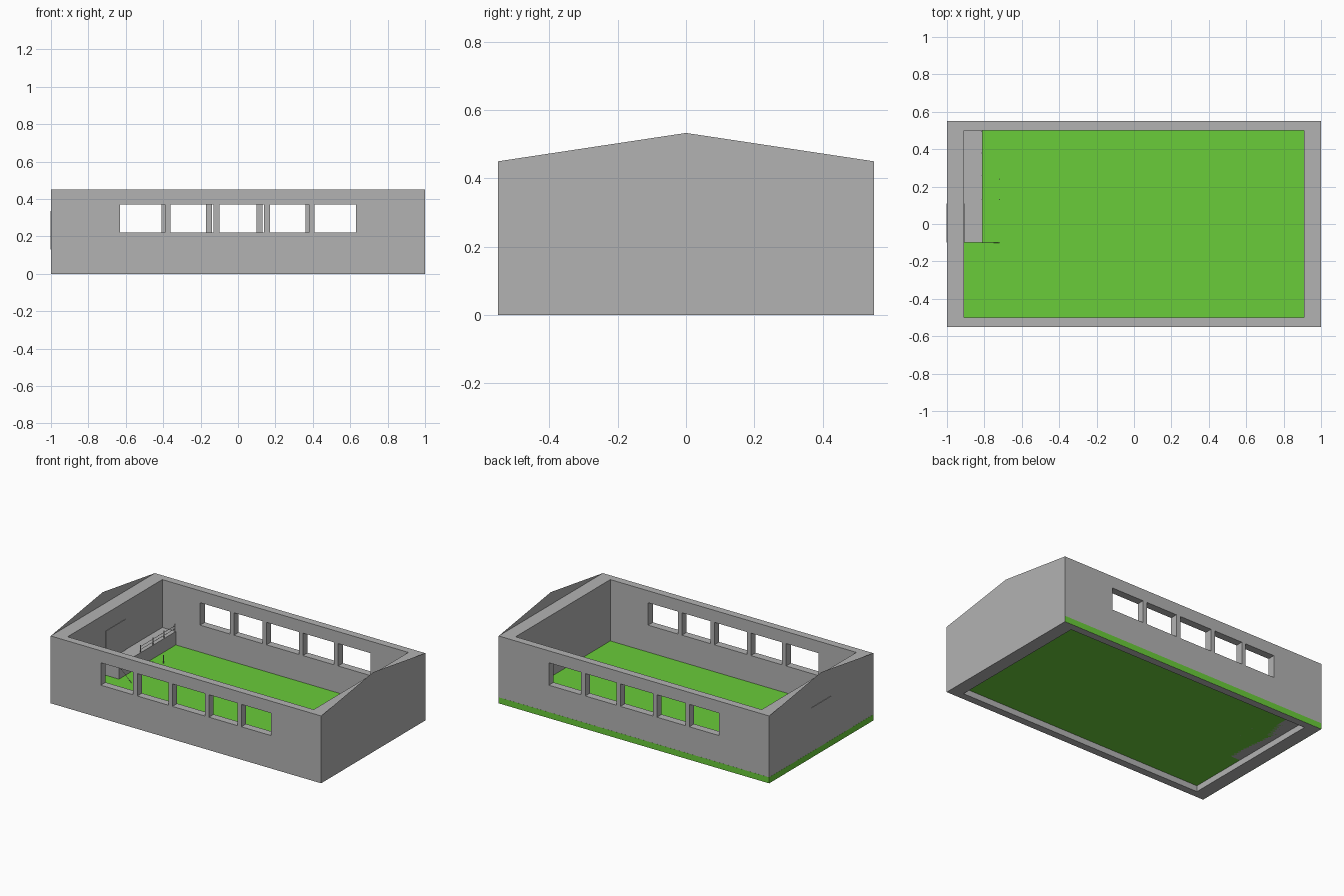
import bpy, bmesh
from mathutils import Vector

if "Cube" in bpy.data.objects:
    bpy.data.objects.remove(bpy.data.objects["Cube"])


def material(name, rgb):
    m = bpy.data.materials.new(name)
    m.diffuse_color = (*rgb, 1)
    m.use_nodes = True
    m.node_tree.nodes["Principled BSDF"].inputs["Base Color"].default_value = m.diffuse_color
    return m


GREY = material("concrete_grey", (0.45, 0.45, 0.45))
GREEN = material("floor_green", (0.144, 0.604, 0.042))


def finish(name, bm, mat):
    me = bpy.data.meshes.new(name)
    bm.to_mesh(me)
    bm.free()
    me.materials.append(mat)
    ob = bpy.data.objects.new(name, me)
    bpy.context.collection.objects.link(ob)
    return ob


def add_box(bm, lo, hi):
    vs = bmesh.ops.create_cube(bm, size=1)["verts"]
    for v in vs:
        v.co = Vector([hi[i] if v.co[i] > 0 else lo[i] for i in range(3)])
    return vs


def add_rod(bm, a, b, r=0.002):
    a, b = Vector(a), Vector(b)
    d = b - a
    rot = d.to_track_quat('Z', 'Y')
    vs = bmesh.ops.create_cone(bm, segments=6, radius1=r, radius2=r,
                               depth=d.length, cap_ends=True)["verts"]
    for v in vs:
        v.co = rot @ v.co + (a + b) / 2


def box(name, lo, hi, mat):
    bm = bmesh.new()
    add_box(bm, lo, hi)
    return finish(name, bm, mat)


X, Y, H = 1.0, 0.55, 0.45       # outer half sizes and wall height
IX, IY = 0.91, 0.50             # inner half sizes
FLOOR, DECK = 0.04, 0.13

# Window cutters: the back row is the front row turned half round
WINDOWS = [(-0.63, -0.39), (-0.36, -0.13), (-0.10, 0.14), (0.17, 0.38), (0.41, 0.63)]
bm = bmesh.new()
for a, b in WINDOWS:
    add_box(bm, (a, -0.6, 0.22), (b, -0.45, 0.37))
    add_box(bm, (-b, 0.45, 0.22), (-a, 0.6, 0.37))
cutter = finish("window_cutter", bm, GREY)
cutter.hide_render = True

# Wall ring, open at top and bottom
bm = bmesh.new()
corners = [(-1, -1), (1, -1), (1, 1), (-1, 1)]
outer = [bm.verts.new((sx * X, sy * Y, 0)) for sx, sy in corners]
inner = [bm.verts.new((sx * IX, sy * IY, 0)) for sx, sy in corners]
for i in range(4):
    j = (i + 1) % 4
    bm.faces.new((outer[i], inner[i], inner[j], outer[j]))
ext = bmesh.ops.extrude_face_region(bm, geom=bm.faces[:], use_keep_orig=True)
for g in ext["geom"]:
    if isinstance(g, bmesh.types.BMVert):
        g.co.z = H
bmesh.ops.recalc_face_normals(bm, faces=bm.faces[:])
walls = finish("walls", bm, GREY)
mod = walls.modifiers.new("windows", 'BOOLEAN')
mod.operation, mod.object, mod.solver = 'DIFFERENCE', cutter, 'EXACT'
bpy.context.view_layer.objects.active = walls
bpy.ops.object.modifier_apply(modifier=mod.name)
bpy.data.objects.remove(cutter)

# Paper-thin gables on both ends
for side, s in (("left", -1), ("right", 1)):
    bm = bmesh.new()
    pts = [(s * X, -s * Y, H), (s * X, s * Y, H), (s * X, 0, 0.533)]
    bm.faces.new([bm.verts.new(p) for p in pts])
    finish(side + "_gable", bm, GREY)

# Green floor with a skirt, open below; skirt shows on the left and back
bm = bmesh.new()
e = 0.0006
add_box(bm, (-X - e, -Y + e, 0), (X - e, Y + e, FLOOR))
bmesh.ops.delete(bm, geom=[f for f in bm.faces if f.normal.z < -0.5 or
                           f.calc_center_median().z < 0.001], context='FACES')
finish("floor", bm, GREEN)

# Door panels on both faces of the left wall, and the entrance platform
box("outer_door", (-X - 0.003, -0.10, DECK), (-X + 0.001, 0.11, 0.335), GREY)
box("inner_door", (-IX - 0.001, -0.10, DECK), (-IX + 0.003, 0.11, 0.335), GREY)
box("platform", (-IX, -0.10, FLOOR), (-0.81, IY, DECK), GREY)

# Railing along the platform edge
bm = bmesh.new()
EDGE = -0.812
for y in (0.13, 0.26, 0.38, 0.495):
    add_rod(bm, (EDGE, y, DECK), (EDGE, y, 0.18), 0.003)
for z in (0.15, 0.17):
    add_rod(bm, (EDGE, 0.13, z), (EDGE, 0.495, z), 0.0015)
finish("platform_railing", bm, GREY)

# Low posts and thin rail at the foot of the platform
bm = bmesh.new()
for y in (0.13, 0.24):
    add_rod(bm, (-0.72, y, FLOOR), (-0.72, y, 0.095), 0.003)
add_rod(bm, (EDGE, -0.099, DECK), (-0.72, -0.099, FLOOR), 0.0015)
finish("lower_railing", bm, GREY)
